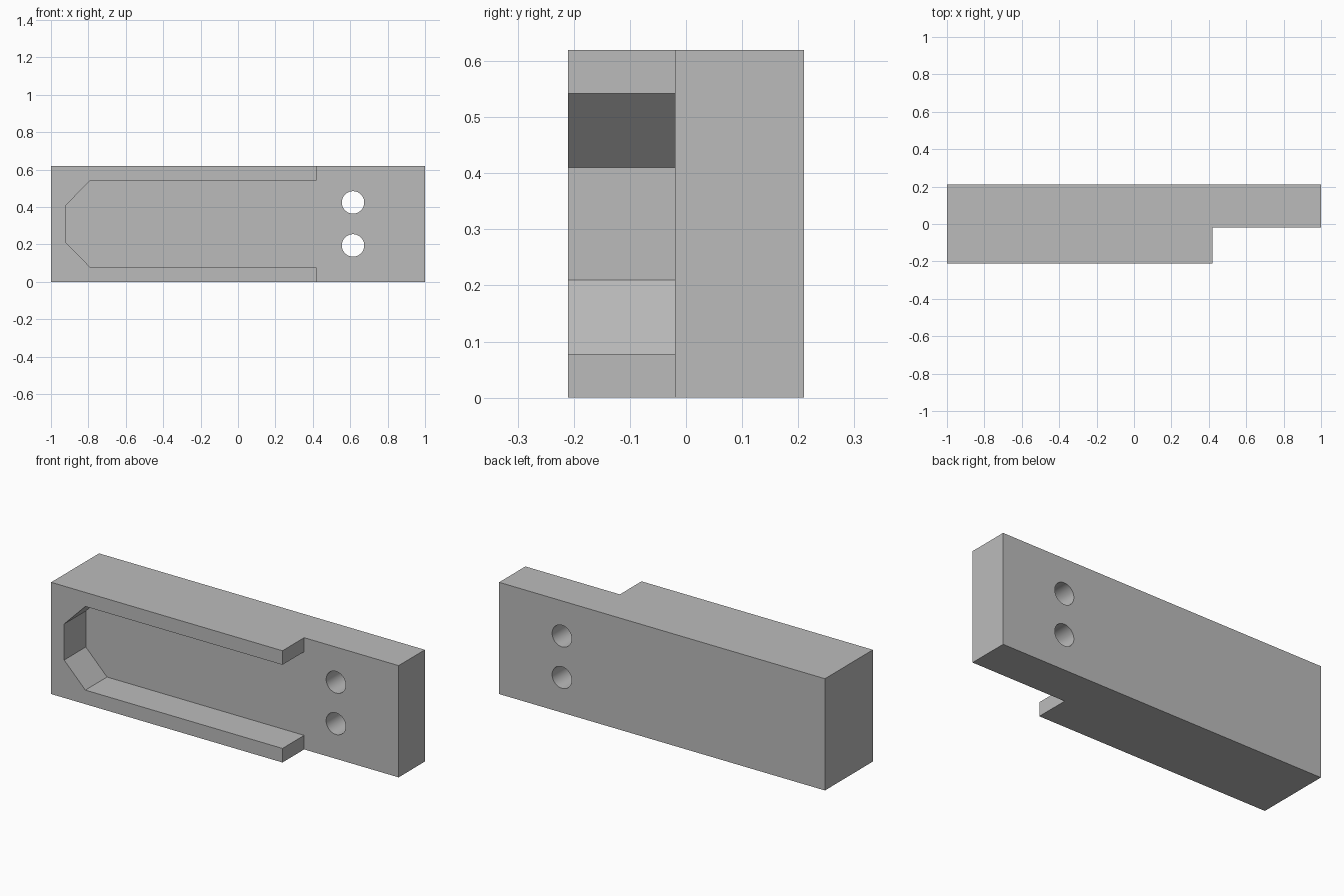
import bpy, bmesh, math

cube = bpy.data.objects.get("Cube")
if cube:
    bpy.data.objects.remove(cube, do_unlink=True)

L, D, H = 2.0, 0.42, 0.62      # overall length, depth, height
FLOOR = -0.02                  # y of the recessed face
MID = H / 2

grey = bpy.data.materials.new("plain_grey")
grey.use_nodes = True
grey.diffuse_color = (0.5, 0.5, 0.5, 1)
grey.node_tree.nodes["Principled BSDF"].inputs["Base Color"].default_value = (0.5, 0.5, 0.5, 1)


def prism(name, outline, y0, y1):
    """Extrude an x-z outline from y0 to y1."""
    bm = bmesh.new()
    face = bm.faces.new([bm.verts.new((x, y0, z)) for x, z in outline])
    new = bmesh.ops.extrude_face_region(bm, geom=[face])["geom"]
    verts = [v for v in new if isinstance(v, bmesh.types.BMVert)]
    bmesh.ops.translate(bm, vec=(0, y1 - y0, 0), verts=verts)
    bmesh.ops.recalc_face_normals(bm, faces=bm.faces)
    mesh = bpy.data.meshes.new(name)
    bm.to_mesh(mesh)
    bm.free()
    mesh.materials.append(grey)
    obj = bpy.data.objects.new(name, mesh)
    bpy.context.collection.objects.link(obj)
    return obj


def cut(body, cutter):
    mod = body.modifiers.new(cutter.name, "BOOLEAN")
    mod.operation = "DIFFERENCE"
    mod.solver = "EXACT"
    mod.object = cutter
    bpy.context.view_layer.objects.active = body
    bpy.ops.object.modifier_apply(modifier=mod.name)
    bpy.data.objects.remove(cutter, do_unlink=True)


# Solid block
body = prism("slotted_block", [(-L / 2, 0), (L / 2, 0), (L / 2, H), (-L / 2, H)], -D / 2, D / 2)

# Front recess: chamfered pocket opening into the full-height step
half = [(-0.92, 0.1), (-0.79, 0.232), (0.42, 0.232), (0.42, 0.5), (1.2, 0.5)]
outline = [(x, MID - h) for x, h in half] + [(x, MID + h) for x, h in reversed(half)]
cut(body, prism("recess_cutter", outline, -0.5, FLOOR))

# Two through holes in the thin end
for side in (-1, 1):
    ring = [(0.615 + 0.06 * math.cos(math.tau * i / 48),
             MID + side * 0.115 + 0.06 * math.sin(math.tau * i / 48)) for i in range(48)]
    cut(body, prism("hole_cutter", ring, -0.5, 0.5))

# Smooth hole walls, crisp edges elsewhere
bpy.ops.object.select_all(action="DESELECT")
body.select_set(True)
bpy.context.view_layer.objects.active = body
bpy.ops.object.shade_smooth_by_angle(angle=math.radians(30))
